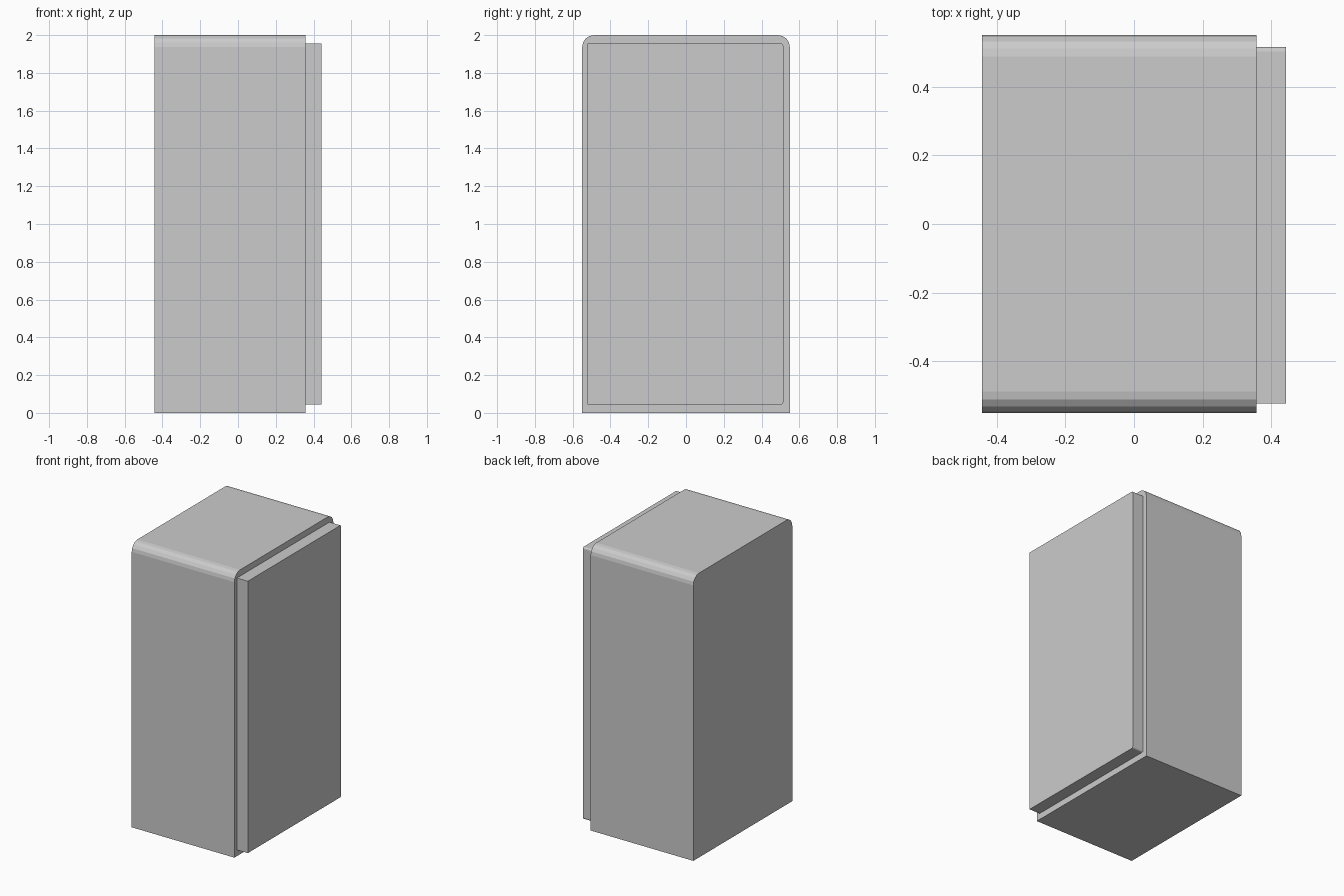
import bpy, bmesh
from mathutils import Vector

if "Cube" in bpy.data.objects:
    bpy.data.objects.remove(bpy.data.objects["Cube"])


def rounded_box(name, lo, hi, radius, segments, is_rounded):
    """Box from lo to hi; edges running along x whose midpoint passes is_rounded get bevelled."""
    lo, hi = Vector(lo), Vector(hi)
    centre, size = (lo + hi) / 2, hi - lo
    bm = bmesh.new()
    bmesh.ops.create_cube(bm, size=1)
    bmesh.ops.scale(bm, vec=size, verts=bm.verts)
    edges = []
    for e in bm.edges:
        a, b = e.verts[0].co, e.verts[1].co
        if abs(a.x - b.x) > 1e-4 and is_rounded((a + b) / 2):
            edges.append(e)
    bmesh.ops.bevel(bm, geom=edges, offset=radius, segments=segments,
                    profile=0.5, affect='EDGES')
    mesh = bpy.data.meshes.new(name)
    bm.to_mesh(mesh)
    bm.free()
    obj = bpy.data.objects.new(name, mesh)
    obj.location = centre
    bpy.context.collection.objects.link(obj)
    return obj


# Cabinet body: both upper long edges rounded
rounded_box("cabinet_body", (-0.442, -0.55, 0), (0.357, 0.55, 2.0),
            0.063, 4, lambda m: m.z > 0)

# Door panel: slightly proud, with small rounding on its far side edges
rounded_box("door_panel", (0.357, -0.522, 0.044), (0.442, 0.515, 1.956),
            0.012, 3, lambda m: m.y > 0)
